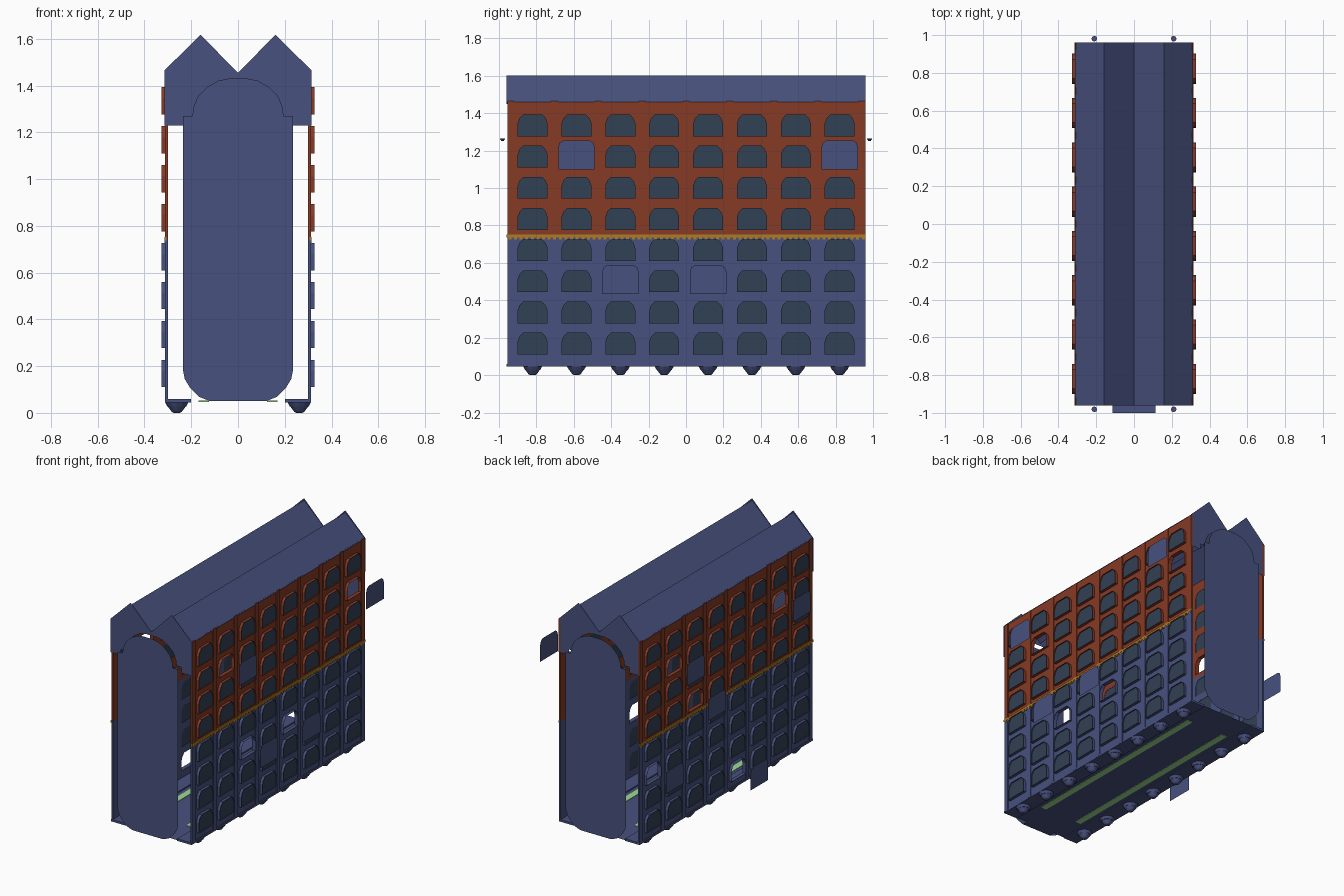
import bpy, bmesh, math
from mathutils import Matrix

if "Cube" in bpy.data.objects:
    bpy.data.objects.remove(bpy.data.objects["Cube"])


def srgb(r, g, b):
    lin = lambda c: ((c / 255 + 0.055) / 1.055) ** 2.4 if c > 10 else c / 255 / 12.92
    return (lin(r), lin(g), lin(b), 1)


def material(name, rgb):
    m = bpy.data.materials.new(name)
    m.diffuse_color = srgb(*rgb)
    m.use_nodes = True
    m.node_tree.nodes["Principled BSDF"].inputs["Base Color"].default_value = m.diffuse_color
    return m


BLUE = material("slate blue", (72, 81, 126))
RED = material("brick red", (134, 58, 37))
GLASS = material("dark glass", (49, 65, 84))
GOLD = material("gold trim", (176, 124, 36))
GREEN = material("pale green", (158, 218, 148))

SPLIT = 0.75                      # blue below, red above
COLS = [-0.82 + 0.2345 * i for i in range(8)]
ROWS = [0.11 + 0.1667 * i for i in range(8)]
OPEN = {1: {(1, 6), (7, 6), (2, 2), (4, 2)},
        -1: {(6, 6), (5, 4), (7, 2), (3, 0), (1, 6)}}


def finish(name, bm, mats):
    """Mesh to object; two materials are shared out by height."""
    if len(mats) > 1:
        for f in bm.faces:
            f.material_index = int(f.calc_center_median().z > SPLIT)
    me = bpy.data.meshes.new(name)
    bm.to_mesh(me)
    bm.free()
    for m in mats:
        me.materials.append(m)
    ob = bpy.data.objects.new(name, me)
    bpy.context.collection.objects.link(ob)
    return ob


def poly(bm, pts, want=None):
    f = bm.faces.new([bm.verts.new(p) for p in pts])
    f.normal_update()
    if want and sum(a * b for a, b in zip(f.normal, want)) < 0:
        f.normal_flip()
    return f


def box(bm, x0, x1, y0, y1, z0, z1):
    m = Matrix.Translation(((x0 + x1) / 2, (y0 + y1) / 2, (z0 + z1) / 2))
    m = m @ Matrix.Diagonal((abs(x1 - x0), y1 - y0, z1 - z0, 1))
    bmesh.ops.create_cube(bm, size=1, matrix=m)


# half outlines (sideways, up) from bottom centre to top centre
WINDOW = [(0, 0), (0.08, 0), (0.08, 0.07), (0.07, 0.097), (0.05, 0.117), (0, 0.117)]
SHUTTER = [(0.0975, 0), (0.0975, 0.12), (0.09, 0.142), (0.07, 0.155)]
ARCH = [(0.235, 1.27), (0.195, 1.27), (0.19, 1.31), (0.17, 1.357), (0.13, 1.395),
        (0.085, 1.421), (0.04, 1.43)]
DOOR = [(0.12, 0.05), (0.165, 0.068), (0.205, 0.107), (0.228, 0.145), (0.235, 0.18)] + ARCH


def mirrored(half):
    return half + [(-a, b) for a, b in reversed(half)]


for s, side in ((1, "right"), (-1, "left")):
    wall, frames, glass = bmesh.new(), bmesh.new(), bmesh.new()
    shutters, posts, trim = bmesh.new(), bmesh.new(), bmesh.new()
    for i, yc in enumerate(COLS):
        for j, zb in enumerate(ROWS):
            z0 = 0.045 if j == 0 else zb - 0.0267
            z1 = 1.465 if j == 7 else zb + 0.14
            # wall cell in two halves around the window opening
            for d in (1, -1):
                ring = [(0, z0), (0.1, z0), (0.1, z1), (0, z1)]
                ring += [(a, zb + b) for a, b in reversed(WINDOW)]
                for x, n in ((0.308, s), (0.3, -s)):
                    poly(wall, [(s * x, yc + d * a, b) for a, b in ring], (n, 0, 0))
            # protruding window frame
            outline = mirrored(WINDOW[1:-1])
            for k, (a, b) in enumerate(outline):
                c, e = outline[k - 1]
                poly(frames, [(s * 0.3, yc + a, zb + b), (s * 0.328, yc + a, zb + b),
                              (s * 0.328, yc + c, zb + e), (s * 0.3, yc + c, zb + e)],
                     (0, a + c, b + e - 0.117))
            if (i, j) in OPEN[s]:
                # loose shutter hanging away from the open window
                poly(shutters, [(s * 0.487, yc + a, zb - 0.01 + b) for a, b in mirrored(SHUTTER)],
                     (s, 0, 0))
            else:
                for x, n in ((0.32, s), (0.302, -s)):
                    poly(glass, [(s * x, yc + a, zb + b) for a, b in outline], (n, 0, 0))
    # upright posts between the window columns
    for i in range(9):
        y0 = max(-0.96, -0.955 + 0.2345 * i)
        y1 = y0 + 0.035 if i < 8 else 0.96
        box(posts, s * 0.299, s * 0.313, y0, y1, 0.05, SPLIT)
        box(posts, s * 0.299, s * 0.313, y0, y1, SPLIT, 1.465)
    # gold band with a ragged lower edge
    box(trim, s * 0.306, s * 0.315, -0.96, 0.96, 0.737, 0.752)
    for i in range(64):
        y = -0.95 + i * 0.03
        box(trim, s * 0.306, s * 0.3145, y, y + 0.016, 0.725, 0.738)
    finish(side + "_wall", wall, [BLUE, RED])
    finish(side + "_window_frames", frames, [BLUE, RED])
    finish(side + "_window_glass", glass, [GLASS])
    finish(side + "_loose_shutters", shutters, [BLUE])
    finish(side + "_wall_posts", posts, [BLUE, RED])
    finish(side + "_gold_band", trim, [GOLD])

    # base beam, stepped feet and floor light strip
    beam = bmesh.new()
    box(beam, s * 0.2, s * 0.312, -0.96, 0.96, 0.045, 0.06)
    finish(side + "_base_beam", beam, [BLUE])
    feet = bmesh.new()
    for yc in COLS:
        for r0, r1, z0, z1 in ((0.04, 0.05, 0.027, 0.045), (0.022, 0.038, 0.005, 0.027)):
            bmesh.ops.create_cone(feet, cap_ends=True, segments=12, radius1=r0, radius2=r1,
                                  depth=z1 - z0,
                                  matrix=Matrix.Translation((s * 0.262, yc, (z0 + z1) / 2)))
        bmesh.ops.create_cone(feet, cap_ends=True, segments=12, radius1=0.014, radius2=0.022,
                              depth=0.005, matrix=Matrix.Translation((s * 0.262, yc, 0.0025)))
    finish(side + "_feet", feet, [BLUE])
    strip = bmesh.new()
    box(strip, s * 0.125, s * 0.17, -0.75, 0.75, 0.047, 0.054)
    finish(side + "_floor_strip", strip, [GREEN])

# floor sheet and front threshold
floor = bmesh.new()
poly(floor, [(-0.31, -0.96, 0.05), (0.31, -0.96, 0.05), (0.31, 0.96, 0.05), (-0.31, 0.96, 0.05)], (0, 0, 1))
finish("floor", floor, [BLUE])
step = bmesh.new()
poly(step, [(-0.115, -1, 0.05), (0.115, -1, 0.05), (0.115, -0.96, 0.05), (-0.115, -0.96, 0.05)], (0, 0, 1))
finish("front_threshold", step, [BLUE])

# double pitched roof
roof = bmesh.new()
prof = [(-0.313, 1.46), (-0.16, 1.602), (0, 1.45), (0.16, 1.602), (0.313, 1.46)]
for (a, b), (c, d) in zip(prof, prof[1:]):
    poly(roof, [(a, -0.96, b), (c, -0.96, d), (c, 0.96, d), (a, 0.96, b)], (0, 0, 1))
finish("double_roof", roof, [BLUE])

# gables, floating end doors and small lanterns
for e, end in ((-1, "front"), (1, "back")):
    gable = bmesh.new()
    half = [(0, 1.455), (0.16, 1.617), (0.315, 1.465), (0.315, 1.23), (0.235, 1.23)] + ARCH + [(0, 1.43)]
    for d in (1, -1):
        poly(gable, [(d * a, e * 0.96, b) for a, b in half], (0, e, 0))
    finish(end + "_gable", gable, [BLUE])
    door = bmesh.new()
    poly(door, [(a, e * 1.0, b) for a, b in mirrored(DOOR)], (0, e, 0))
    finish(end + "_door", door, [BLUE])
    lamps = bmesh.new()
    for d in (1, -1):
        bmesh.ops.create_cone(lamps, cap_ends=True, segments=8, radius1=0.006, radius2=0.015,
                              depth=0.014, matrix=Matrix.Translation((d * 0.21, e * 0.981, 1.258)))
    finish(end + "_lanterns", lamps, [BLUE])
